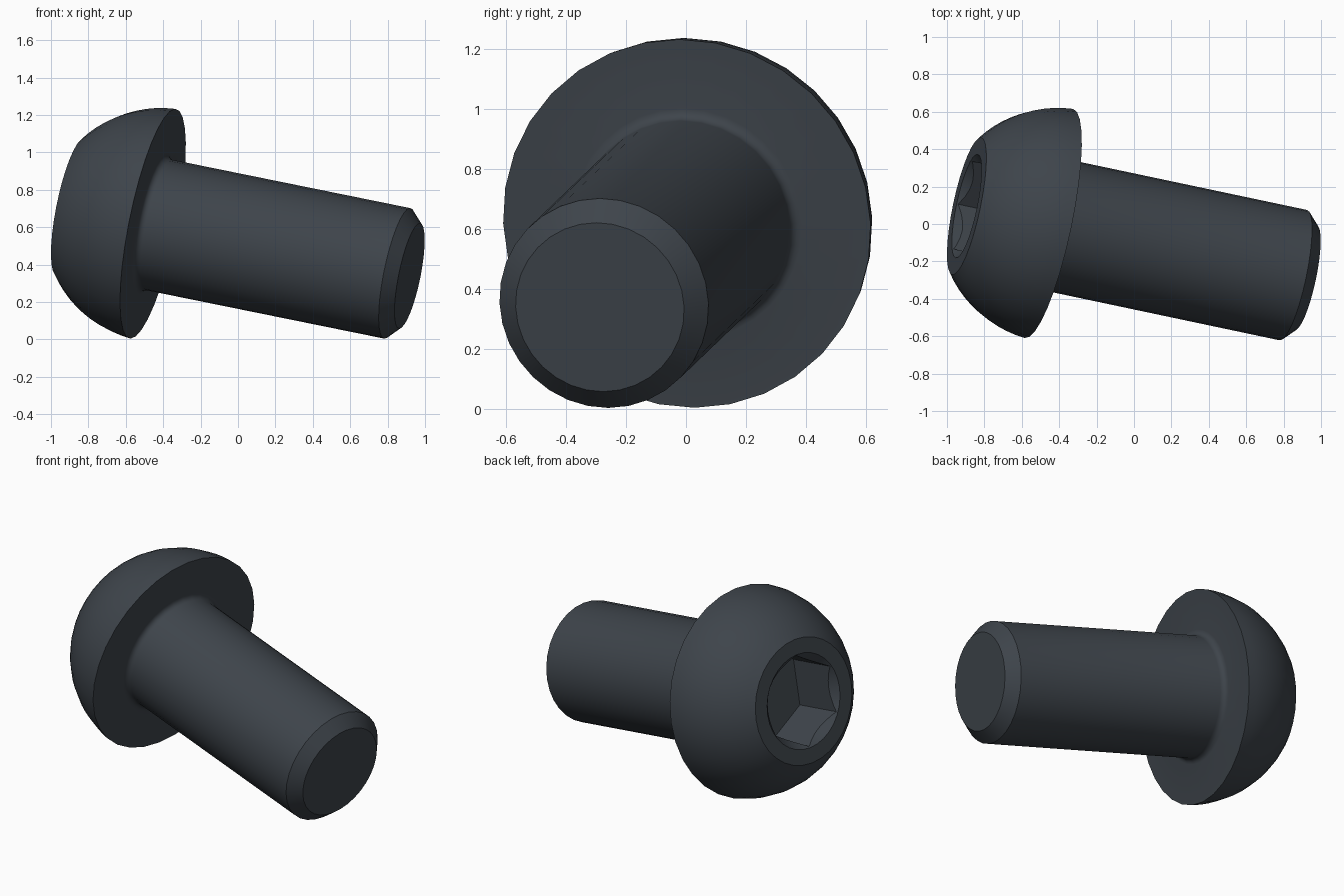
import bpy, bmesh, math
from mathutils import Vector, Matrix

cube = bpy.data.objects.get("Cube")
if cube:
    bpy.data.objects.remove(cube, do_unlink=True)

SEGMENTS = 32
SHANK_LENGTH, SHANK_R, TIP_R, CHAMFER = 1.43, 0.356, 0.287, 0.068
HEAD_R, HEAD_H, RING_R = 0.626, 0.458, 0.375
SOCKET_R, HEX_R, HEX_DEPTH, CONE_DEPTH = 0.283, 0.276, 0.32, 0.07
FILLET = 0.035

steel = bpy.data.materials.new("dark steel")
colour = (0.048, 0.058, 0.07, 1)
steel.diffuse_color = colour
steel.use_nodes = True
steel.node_tree.nodes["Principled BSDF"].inputs["Base Color"].default_value = colour

# Local frame: x runs from head to tip, the origin is under the head
axis = Vector((0.96, -0.203, -0.195)).normalized()
side = Vector((0, 0, 1)).cross(axis).normalized()
up = axis.cross(side)
frame = Matrix((axis, side, up)).transposed().to_4x4()
frame.translation = (-0.455, 0.003, 0.619)


def lathe(name, profile, segments):
    """Revolve (x, radius) points about local x, first point at the top."""
    bm = bmesh.new()
    verts = [bm.verts.new((x, 0, r)) for x, r in profile]
    edges = [bm.edges.new(pair) for pair in zip(verts, verts[1:])]
    bmesh.ops.spin(bm, geom=verts + edges, cent=(0, 0, 0), axis=(1, 0, 0),
                   angle=math.tau, steps=segments, use_duplicate=False)
    bmesh.ops.remove_doubles(bm, verts=bm.verts[:], dist=1e-4)
    bmesh.ops.recalc_face_normals(bm, faces=bm.faces[:])
    mesh = bpy.data.meshes.new(name)
    bm.to_mesh(mesh)
    bm.free()
    mesh.materials.append(steel)
    obj = bpy.data.objects.new(name, mesh)
    obj.matrix_world = frame
    bpy.context.collection.objects.link(obj)
    return obj


# Shank with chamfered tip and a fillet under the head
profile = [(SHANK_LENGTH, 0), (SHANK_LENGTH, TIP_R),
           (SHANK_LENGTH - CHAMFER, SHANK_R)]
for i in range(5):
    a = math.pi / 2 * i / 4
    profile.append((FILLET * (1 - math.sin(a)),
                    SHANK_R + FILLET * (1 - math.cos(a))))

# Domed head: an arc from the rim to the flat ring
centre = (HEAD_H**2 + RING_R**2 - HEAD_R**2) / (2 * HEAD_H)
radius = math.hypot(HEAD_R, centre)
start = math.atan2(-centre, HEAD_R)
end = math.atan2(HEAD_H - centre, RING_R)
for i in range(11):
    a = start + (end - start) * i / 10
    profile.append((-centre - radius * math.sin(a), radius * math.cos(a)))

# Countersink at the mouth of the socket
floor = CONE_DEPTH - HEAD_H
profile += [(-HEAD_H, SOCKET_R), (floor, SOCKET_R - CONE_DEPTH), (floor, 0)]
bolt = lathe("button_head_bolt", profile, SEGMENTS)

# Hexagonal socket
bottom, top = HEX_DEPTH - HEAD_H, -HEAD_H - 0.1
cutter = lathe("socket_cutter", [(bottom, 0), (bottom, HEX_R), (top, HEX_R), (top, 0)], 6)
cutter.hide_render = True
cut = bolt.modifiers.new("socket", 'BOOLEAN')
cut.operation = 'DIFFERENCE'
cut.solver = 'EXACT'
cut.object = cutter

bpy.ops.object.select_all(action='DESELECT')
bolt.select_set(True)
bpy.context.view_layer.objects.active = bolt
bpy.ops.object.modifier_apply(modifier=cut.name)
bpy.data.objects.remove(cutter, do_unlink=True)
bpy.ops.object.shade_smooth_by_angle(angle=math.radians(30))
